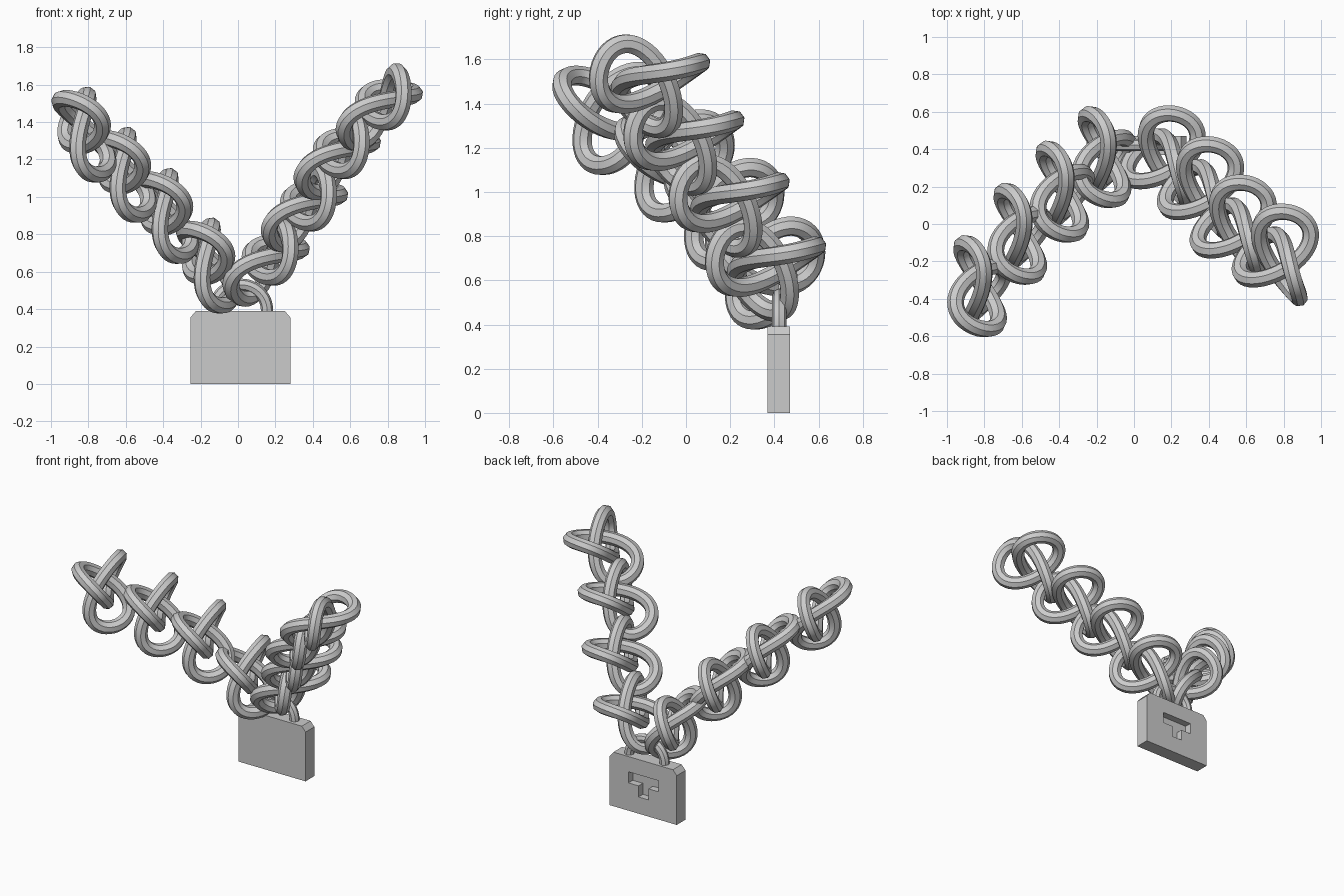
import bpy, bmesh
from math import sin, cos, pi, radians
from mathutils import Matrix, Vector

if "Cube" in bpy.data.objects:
    bpy.data.objects.remove(bpy.data.objects["Cube"])


def tube(name, pts, radius, cyclic, res=2):
    """Poly curve with a round bevel, turned into a mesh object."""
    cu = bpy.data.curves.new(name, 'CURVE')
    cu.dimensions = '3D'
    cu.bevel_depth = radius
    cu.bevel_resolution = res
    cu.use_fill_caps = not cyclic
    sp = cu.splines.new('POLY')
    sp.points.add(len(pts) - 1)
    for p, co in zip(sp.points, pts):
        p.co = (*co, 1)
    sp.use_cyclic_u = cyclic
    ob = bpy.data.objects.new(name, cu)
    bpy.context.collection.objects.link(ob)
    bpy.ops.object.select_all(action='DESELECT')
    bpy.context.view_layer.objects.active = ob
    ob.select_set(True)
    bpy.ops.object.convert(target='MESH')
    ob = bpy.context.view_layer.objects.active
    bpy.ops.object.shade_smooth_by_angle(angle=radians(30))
    return ob


def prism(name, outline, y0, y1):
    """Extrude an x-z outline from y0 to y1."""
    bm = bmesh.new()
    face = bm.faces.new([bm.verts.new((x, y0, z)) for x, z in outline])
    ext = bmesh.ops.extrude_face_region(bm, geom=[face])
    bmesh.ops.translate(bm, vec=(0, y1 - y0, 0),
                        verts=[v for v in ext['geom'] if isinstance(v, bmesh.types.BMVert)])
    bmesh.ops.recalc_face_normals(bm, faces=bm.faces)
    me = bpy.data.meshes.new(name)
    bm.to_mesh(me)
    bm.free()
    ob = bpy.data.objects.new(name, me)
    bpy.context.collection.objects.link(ob)
    return ob


# Trefoil-knot chain link, three narrow lobes around its local z
U, N = 0.086, 96
knot = []
for i in range(N):
    f = 2 * pi * i / N
    knot.append((U * (2 * cos(2 * f) + cos(f)), U * (2 * sin(2 * f) - sin(f)), U * sin(3 * f)))
link = tube("chain_link", knot, 0.045, True)
link_mesh = link.data
bpy.data.objects.remove(link)


def chain(name, normal, lobe, centres):
    """Place copies of the link; normal = knot axis, lobe = one lobe's direction."""
    n = Vector(normal).normalized()
    c = Vector(lobe)
    c = (c - n * c.dot(n)).normalized()
    rot = Matrix((c, n.cross(c), n)).transposed().to_4x4()
    for i, p in enumerate(centres):
        ob = bpy.data.objects.new(f"{name}_{i + 1}", link_mesh)
        bpy.context.collection.objects.link(ob)
        ob.matrix_world = Matrix.Translation(p) @ rot


# Two chain strands rising from the lock
chain("right_chain_link", (.69, .08, -.72), (-.716, -.055, -.69),
      [(.77, -.17, 1.49), (.545, -.015, 1.23), (.37, .19, .95), (.165, .355, .66)])
chain("left_chain_link", (.94, .10, .30), (.306, -.083, -.95),
      [(-.825, -.34, 1.365), (-.61, -.06, 1.15), (-.385, .165, .93), (-.16, .35, .665)])

# Padlock body with chamfered top corners
body = prism("padlock_body", [(-.255, 0), (.28, 0), (.28, .355), (.25, .39),
                              (-.225, .39), (-.255, .355)], .37, .47)

# Keyhole recess in the back face
cutter = prism("keyhole_cutter", [(-.11, .28), (-.11, .20), (-.03, .20), (-.03, .12),
                                  (.05, .12), (.05, .20), (.13, .20), (.13, .28)], .42, .52)
cutter.hide_render = True
mod = body.modifiers.new("keyhole", 'BOOLEAN')
mod.operation = 'DIFFERENCE'
mod.solver = 'EXACT'
mod.object = cutter
bpy.context.view_layer.objects.active = body
bpy.ops.object.modifier_apply(modifier="keyhole")
bpy.data.objects.remove(cutter)

# Shackle: a half ring on two short legs
arc = [(.015 + .14 * cos(pi * i / 24), .422, .395 + .135 * sin(pi * i / 24)) for i in range(25)]
tube("shackle", [(.155, .422, .36)] + arc + [(-.125, .422, .36)], .033, False)
